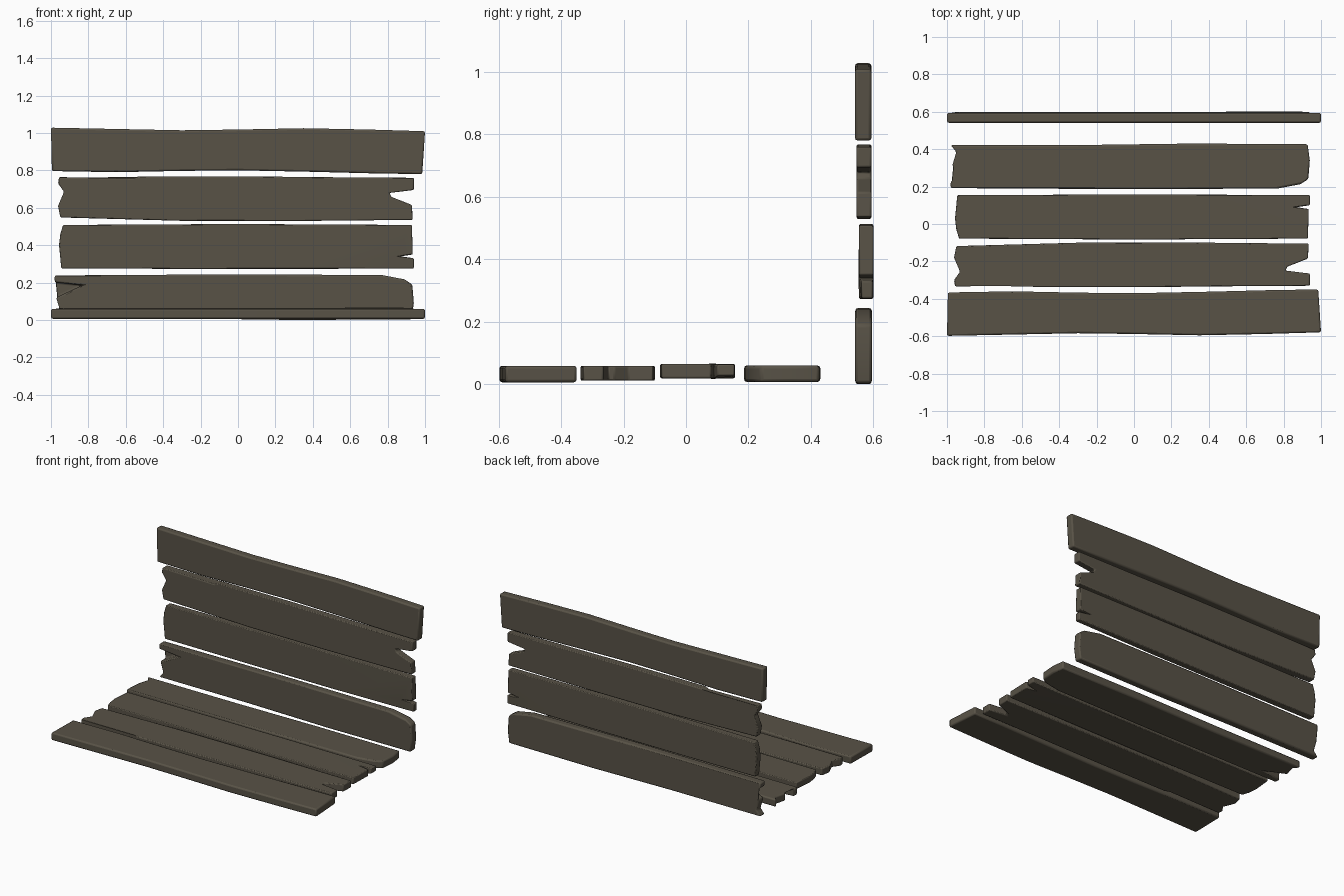
import bpy, bmesh, math
from mathutils import Matrix

if "Cube" in bpy.data.objects:
    bpy.data.objects.remove(bpy.data.objects["Cube"])

wood = bpy.data.materials.new("weathered dark wood")
wood.diffuse_color = (0.098, 0.085, 0.062, 1)
wood.use_nodes = True
wood.node_tree.nodes["Principled BSDF"].inputs["Base Color"].default_value = wood.diffuse_color

# Plank outlines (x, y) seen from above, with bottom and top heights
PLANKS = {
    "front_plank": (0.006, 0.059, [
        (-1, -.598), (-.65, -.591), (-.3, -.584), (0, -.588), (.35, -.595), (.7, -.588),
        (1, -.579), (.985, -.35), (.75, -.353), (.4, -.362), (0, -.37), (-.3, -.367),
        (-.65, -.36), (-.995, -.366)]),
    "notched_plank": (0.011, 0.059, [
        (-.957, -.333), (-.56, -.326), (-.53, -.338), (0, -.338), (.5, -.333), (.94, -.33),
        (.94, -.265), (.81, -.249), (.82, -.228), (.93, -.185), (.934, -.105),
        (.3, -.099), (-.3, -.1), (-.95, -.118), (-.962, -.18), (-.93, -.255), (-.962, -.3)]),
    "split_plank": (0.019, 0.065, [
        (-.935, -.078), (0, -.083), (.93, -.078), (.934, .08), (.87, .09), (.94, .1),
        (.94, .155), (.3, .157), (-.3, .157), (-.945, .154), (-.95, .1), (-.957, .03),
        (-.95, -.03)]),
    "cracked_plank": (0.007, 0.06, [
        (-.98, .192), (0, .186), (.77, .19), (.89, .213), (.932, .24), (.94, .34),
        (.928, .427), (.3, .43), (-.3, .422), (-.98, .422), (-.95, .385), (-.972, .31),
        (-.835, .245), (-.98, .228)]),
}


def build_plank(name, low, high, outline, matrix):
    bm = bmesh.new()
    bottom = [bm.verts.new((x, y, low)) for x, y in outline]
    top = [bm.verts.new((x, y, high)) for x, y in outline]
    n = len(outline)
    bm.faces.new(top)
    bm.faces.new(bottom[::-1])
    for i in range(n):
        j = (i + 1) % n
        bm.faces.new((bottom[i], bottom[j], top[j], top[i]))
    # the split plank has a thinner prong on its right end
    if name.startswith("split"):
        for v in bottom[5:7]:
            v.co.z += .008
        for v in top[5:7]:
            v.co.z -= .002
    bmesh.ops.triangulate(bm, faces=[f for f in bm.faces if len(f.verts) > 4])
    bmesh.ops.transform(bm, matrix=matrix, verts=bm.verts)
    bmesh.ops.recalc_face_normals(bm, faces=bm.faces)
    mesh = bpy.data.meshes.new(name)
    bm.to_mesh(mesh)
    bm.free()
    mesh.materials.append(wood)
    obj = bpy.data.objects.new(name, mesh)
    bpy.context.collection.objects.link(obj)
    # worn, softened edges
    bev = obj.modifiers.new("worn edges", 'BEVEL')
    bev.width = 0.009
    bev.segments = 2
    bev.limit_method = 'ANGLE'
    bev.angle_limit = math.radians(35)
    bpy.context.view_layer.objects.active = obj
    obj.select_set(True)
    bpy.ops.object.shade_smooth_by_angle(angle=math.radians(40))
    obj.select_set(False)


# Seat lies flat; the back is the same set of planks turned upright
seat = Matrix.Identity(4)
back = Matrix.Translation((0, 0.535, 0.43)) @ Matrix.Rotation(-math.pi / 2, 4, 'X')
for name, (low, high, outline) in PLANKS.items():
    build_plank(name + "_seat", low, high, outline, seat)
    build_plank(name + "_back", low, high, outline, back)
